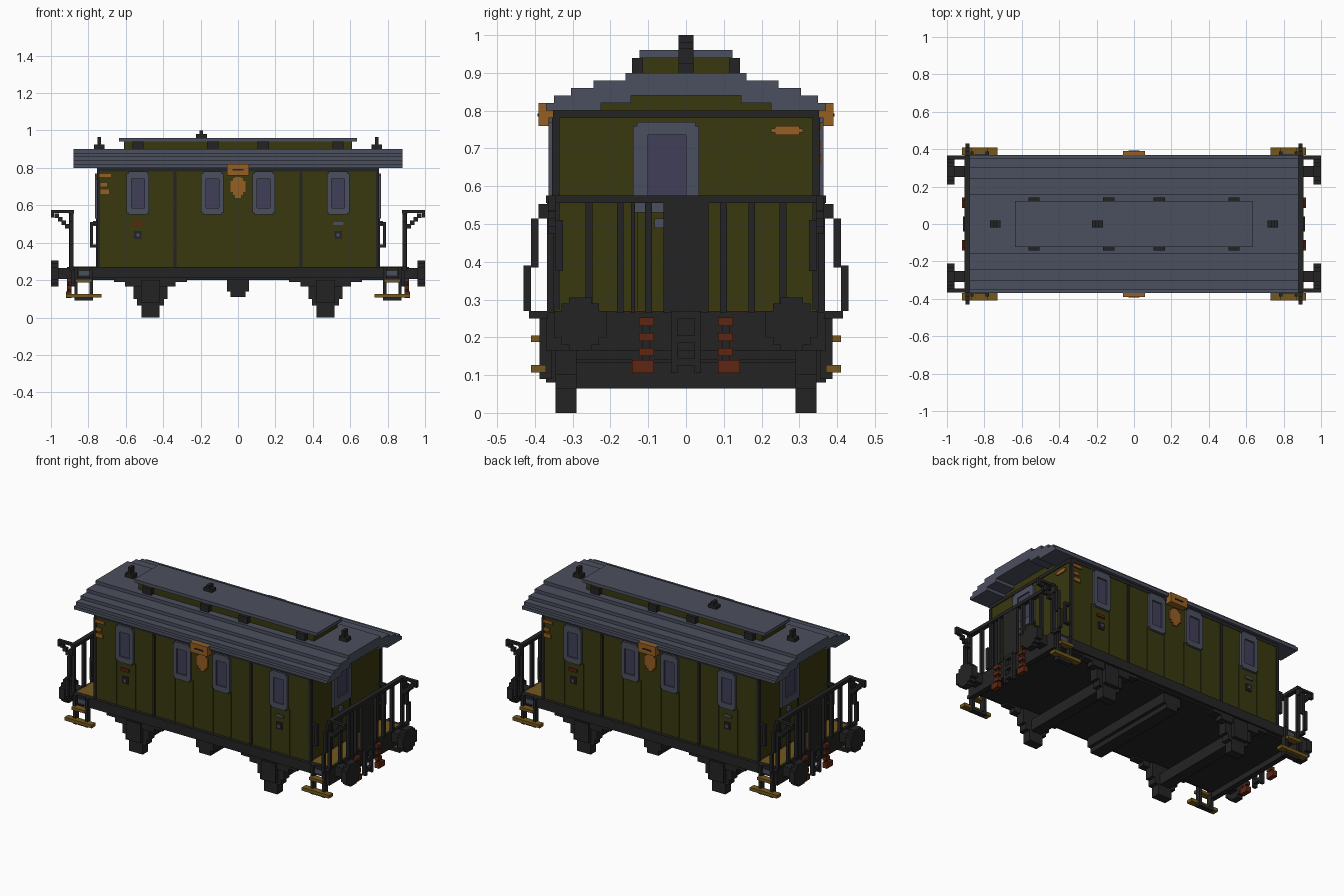
import bpy, bmesh

old = bpy.data.objects.get("Cube")
if old:
    bpy.data.objects.remove(old, do_unlink=True)


def material(name, r, g, b):
    lin = [((c / 255 + 0.055) / 1.055) ** 2.4 if c > 10 else c / 255 / 12.92 for c in (r, g, b)]
    m = bpy.data.materials.new(name)
    m.use_nodes = True
    m.diffuse_color = (*lin, 1)
    bsdf = next(n for n in m.node_tree.nodes if n.type == 'BSDF_PRINCIPLED')
    bsdf.inputs["Base Color"].default_value = (*lin, 1)
    return m


OLIVE = material("olive paint", 56, 56, 16)
GREY = material("slate grey", 75, 79, 94)
DARK = material("charcoal iron", 36, 36, 36)
GLASS = material("violet glass", 64, 62, 88)
ORANGE = material("orange plate", 150, 94, 34)
TAN = material("tan wood", 116, 88, 30)
RED = material("rust red", 96, 38, 18)

# Sign pairs for the copies of each block
SYM = {"": [(1, 1)], "x": [(1, 1), (-1, 1)], "y": [(1, 1), (1, -1)],
       "xy": [(1, 1), (-1, 1), (1, -1), (-1, -1)], "r": [(1, 1), (-1, -1)]}


def part(name, mat, blocks, sym=""):
    """One object made of boxes (x0, x1, y0, y1, z0, z1), repeated by symmetry."""
    bm = bmesh.new()
    for x0, x1, y0, y1, z0, z1 in blocks:
        for sx, sy in SYM[sym]:
            cube = bmesh.ops.create_cube(bm, size=1)["verts"]
            for v in cube:
                v.co.x = sx * (x1 if v.co.x > 0 else x0)
                v.co.y = sy * (y1 if v.co.y > 0 else y0)
                v.co.z = z1 if v.co.z > 0 else z0
    bmesh.ops.recalc_face_normals(bm, faces=bm.faces)
    me = bpy.data.meshes.new(name)
    bm.to_mesh(me)
    bm.free()
    me.materials.append(mat)
    ob = bpy.data.objects.new(name, me)
    bpy.context.collection.objects.link(ob)
    return ob


# Cabin body with arched top in steps
part("cabin_body", OLIVE, [(-.75, .75, -.35, .35, .27, .79),
                           (-.75, .75, -.225, .225, .79, .82),
                           (-.75, .75, -.145, .145, .82, .84)])
part("cornice", DARK, [(-.755, .755, -.352, .352, .78, .80)])
part("corner_posts", DARK, [(.738, .755, .335, .355, .27, .78)], "xy")
part("side_trim", DARK, [(.33, .345, .345, .358, .27, .78)], "xy")
part("side_battens", OLIVE, [(x, x + .01, .345, .355, .27, .56)
                             for x in (.065, .19, .465, .595)], "xy")

# Roof shell: each step is (inner y, outer y, underside, top)
steps = [(0, .145, .84, .90), (.145, .16, .82, .90), (.16, .225, .82, .88),
         (.225, .245, .80, .88), (.245, .305, .80, .86), (.305, .35, .80, .84),
         (.35, .37, .80, .82)]
part("roof", GREY, [(-.88, .88, a, b, lo, hi) for a, b, lo, hi in steps], "y")

# Raised roof light with vents and chimneys
part("clerestory_wall", OLIVE, [(-.61, .61, -.115, .115, .89, .94)])
part("clerestory_roof", GREY, [(-.635, .635, -.123, .123, .94, .96)])
part("clerestory_vents", DARK, [(c - .03, c + .03, .11, .143, .90, .94) for c in (.135, .535)], "xy")
part("end_chimneys", DARK, [(.715, .77, -.02, .02, .90, .925),
                            (.732, .752, -.02, .02, .925, .965)], "x")
part("middle_chimney", DARK, [(-.225, -.167, -.02, .02, .955, .98),
                              (-.206, -.186, -.02, .02, .98, 1.0)])

# Side windows
frames, panes = [], []
for c in (.137, .535):
    frames += [(c - .06, c - .035, .345, .364, .56, .77), (c + .035, c + .06, .345, .364, .56, .77),
               (c - .05, c + .05, .345, .364, .74, .782), (c - .05, c + .05, .345, .364, .55, .585)]
    panes.append((c - .036, c + .036, .345, .355, .58, .745))
part("side_window_frames", GREY, frames, "xy")
part("side_window_panes", GLASS, panes, "xy")

# End doors
part("end_door_frame", GREY, [(.745, .764, -.14, -.10, .55, .76), (.745, .764, .0, .035, .55, .76),
                              (.745, .764, -.13, .025, .735, .77), (.745, .764, -.14, .035, .53, .575)], "r")
part("end_door_pane", GLASS, [(.745, .756, -.10, .0, .575, .735)], "r")
part("end_door_panel", OLIVE, [(.745, .756, -.13, .025, .27, .53)], "r")
part("end_door_edges", DARK, [(.745, .758, -.145, -.135, .27, .53), (.745, .758, .03, .04, .27, .53)], "r")
part("end_door_handle", GREY, [(.75, .775, -.083, -.06, .49, .515)], "r")
part("end_grab_handles", DARK, [(.775, .79, .325, .345, .375, .51), (.75, .79, .325, .345, .495, .51),
                                (.75, .79, .325, .345, .375, .39)], "xy")

# Plates and side fittings
part("name_board", ORANGE, [(-.06, .06, .35, .39, .76, .82)], "y")
part("board_stripe", DARK, [(-.03, .03, .388, .393, .785, .793)], "y")
part("shield", ORANGE, [(-.04, .04, .345, .358, .67, .73), (-.028, .028, .345, .358, .655, .745),
                        (-.015, .015, .345, .358, .64, .75)], "y")
part("number_plates", ORANGE, [(.68, .74, .345, .358, .75, .768), (.70, .735, .345, .358, .70, .72),
                               (.69, .735, .345, .358, .66, .685)], "r")
part("end_plate", ORANGE, [(.745, .758, .235, .30, .735, .76), (.745, .758, .225, .31, .742, .753)], "r")
part("lock_plate", DARK, [(.515, .555, .345, .357, .42, .462)], "xy")
part("lock", GREY, [(.526, .544, .345, .362, .432, .45)], "xy")
part("red_handle", RED, [(.51, .565, .345, .358, .495, .512)], "r")
part("grey_handle", GREY, [(-.565, -.51, .345, .358, .495, .512)], "r")

# Underframe
part("underframe", DARK, [(-.89, .89, -.35, .35, .20, .262), (-.89, .89, -.37, -.345, .21, .27),
                          (-.89, .89, .345, .37, .21, .27)])
part("headstock", DARK, [(.86, .893, -.37, .37, .165, .27)], "x")
part("platform_floor", TAN, [(.75, .88, -.345, .345, .255, .272)], "x")
part("beam_plates", GREY, [(.79, .85, .365, .375, .225, .25)], "xy")

# Wheels, axles and springs
w = .468
part("wheels", DARK, [(w - .092, w + .092, .29, .345, .10, .19), (w - .072, w + .072, .29, .345, .065, .10),
                      (w - .047, w + .047, .29, .345, 0, .065)], "xy")
part("axle_boxes", DARK, [(w - .05, w + .05, .34, .37, .08, .20)], "xy")
part("axles", DARK, [(w - .035, w + .035, -.30, .30, .065, .135)], "x")
part("springs", DARK, [(w - .195, w + .195, .315, .36, .19, .212),
                       (w - .135, w + .135, .315, .36, .165, .19)], "xy")
part("transverse_tank", DARK, [(-.06, .06, -.33, .33, .14, .205), (-.04, .04, -.33, .33, .11, .14)])

# Entry steps
part("step_boards", TAN, [(.73, .92, .37, .41, .107, .127), (.78, .87, .37, .41, .187, .205)], "xy")
part("step_hangers", DARK, [(x, x + .018, .355, .388, .09, .27) for x in (.775, .857)]
     + [(.775, .875, .355, .385, .09, .107)], "xy")

# Buffers
part("buffer_heads", DARK, [(.96, 1, .21, .35, .20, .27), (.96, 1, .23, .33, .18, .29),
                            (.96, 1, .25, .31, .165, .305)], "xy")
part("buffer_shanks", DARK, [(.885, .965, .25, .31, .205, .265)], "xy")

# Platform railing, gate and corner brackets
part("railing_bars", DARK, [(.88, .90, a, a + .018, .265, .56) for a in (.09, .165, .248, .35)], "xy")
part("railing_top", DARK, [(.877, .905, -.37, .37, .555, .575)], "x")
part("railing_extra_bar", DARK, [(.88, .90, -.145, -.135, .265, .56)], "r")
part("gate", DARK, [(.885, .903, -.06, .06, .265, .56)], "x")
part("corner_brackets", DARK, [(.89, 1, .345, .365, .56, .575), (.985, 1, .345, .365, .535, .575)]
     + [(.90 + .019 * i, .925 + .019 * i, .345, .365, .475 + .019 * i, .50 + .019 * i) for i in range(4)], "xy")
part("bent_handrails", DARK, [(.88, .90, .36, .39, .515, .553), (.88, .90, .39, .41, .385, .515),
                              (.88, .90, .41, .43, .27, .39), (.88, .90, .365, .415, .25, .27)], "xy")

# Couplings and hoses
part("coupling", DARK, [(.89, .915, .022, .04, .105, .27)], "xy")
part("coupling_rungs", DARK, [(.89, .915, -.03, .03, z, z + .02) for z in (.125, .185, .25)], "x")
part("brake_hoses", RED, [(.89, .915, .085, .125, z, z + .022) for z in (.15, .19, .23)]
     + [(.89, .92, .085, .143, .105, .14)], "xy")
part("hose_cores", DARK, [(.89, .908, .095, .115, .13, .25)], "xy")
